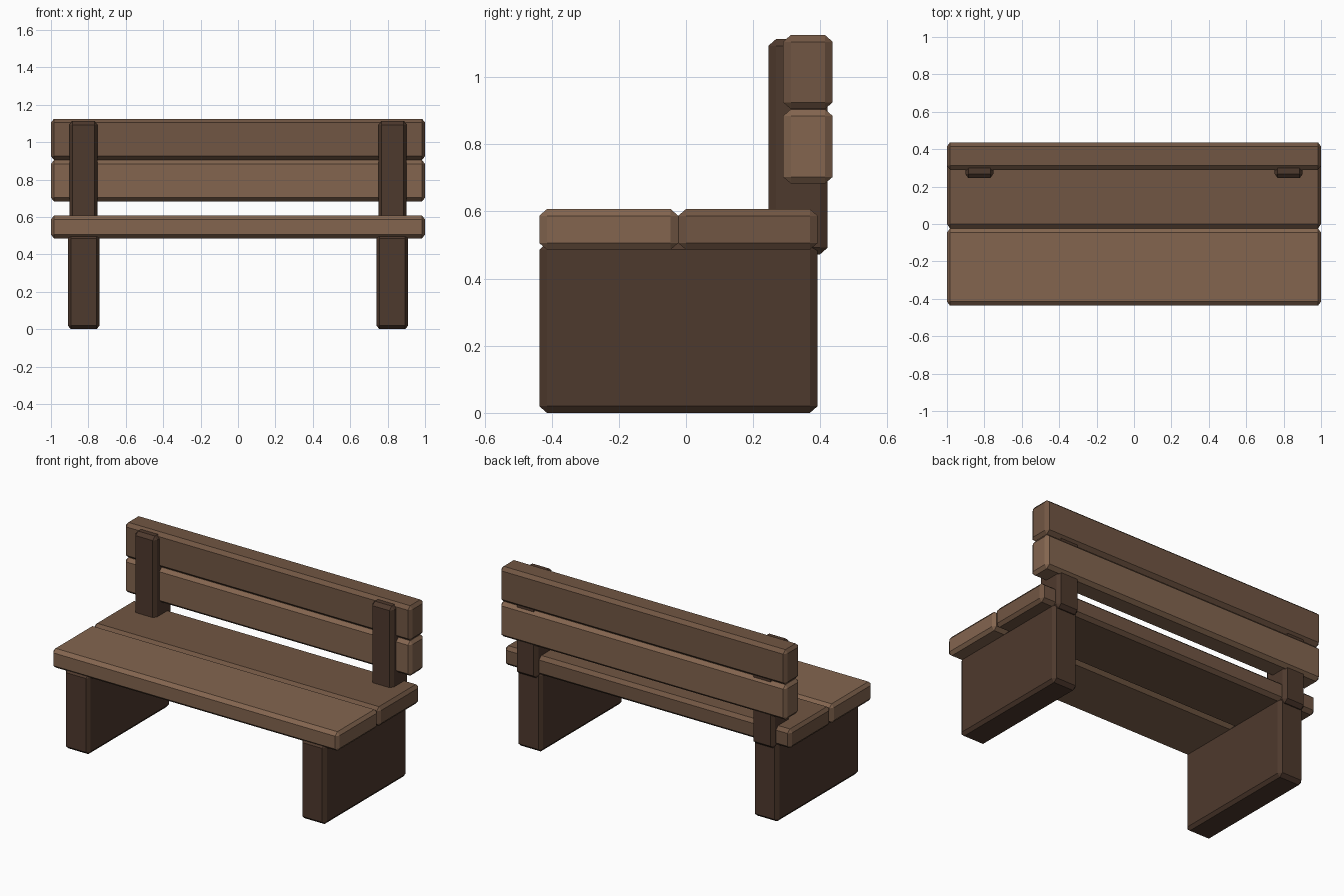
import bpy, bmesh
from mathutils import Vector

if "Cube" in bpy.data.objects:
    bpy.data.objects.remove(bpy.data.objects["Cube"])

BEVEL = Vector((0.016, 0.023, 0.02))


def material(name, rgb):
    m = bpy.data.materials.new(name)
    m.diffuse_color = (*rgb, 1)
    m.use_nodes = True
    m.node_tree.nodes["Principled BSDF"].inputs["Base Color"].default_value = m.diffuse_color
    return m


LIGHT = material("light_wood", (0.227, 0.130, 0.078))
MID = material("mid_wood", (0.165, 0.093, 0.056))
DARK = material("dark_wood", (0.076, 0.041, 0.026))


def board(name, x, y, z, mat):
    """Chamfered box spanning the given (min, max) ranges."""
    lo, hi = Vector((x[0], y[0], z[0])), Vector((x[1], y[1], z[1]))
    bm = bmesh.new()
    bmesh.ops.create_cube(bm, size=1)
    # bevel in units of the chamfer, then scale back to real size
    size = hi - lo
    bmesh.ops.scale(bm, verts=bm.verts, vec=[s / b for s, b in zip(size, BEVEL)])
    bmesh.ops.bevel(bm, geom=bm.edges[:], offset=1, segments=1, affect='EDGES')
    bmesh.ops.scale(bm, verts=bm.verts, vec=BEVEL)
    mesh = bpy.data.meshes.new(name)
    bm.to_mesh(mesh)
    bm.free()
    mesh.materials.append(mat)
    obj = bpy.data.objects.new(name, mesh)
    obj.location = (lo + hi) / 2
    bpy.context.collection.objects.link(obj)


# Seat planks and backrest planks
FULL = (-1, 1)
board("seat_front_plank", FULL, (-0.437, -0.023), (0.486, 0.607), LIGHT)
board("seat_back_plank", FULL, (-0.023, 0.392), (0.486, 0.607), MID)
board("backrest_lower_plank", FULL, (0.289, 0.437), (0.683, 0.904), LIGHT)
board("backrest_upper_plank", FULL, (0.289, 0.437), (0.905, 1.125), MID)

# Slab legs and backrest posts on both sides
for side, s in (("left", -1), ("right", 1)):
    board(f"{side}_leg", sorted((s * 0.74, s * 0.91)), (-0.437, 0.392), (0, 0.506), DARK)
    board(f"{side}_post", sorted((s * 0.752, s * 0.902)), (0.245, 0.422), (0.472, 1.113), DARK)
